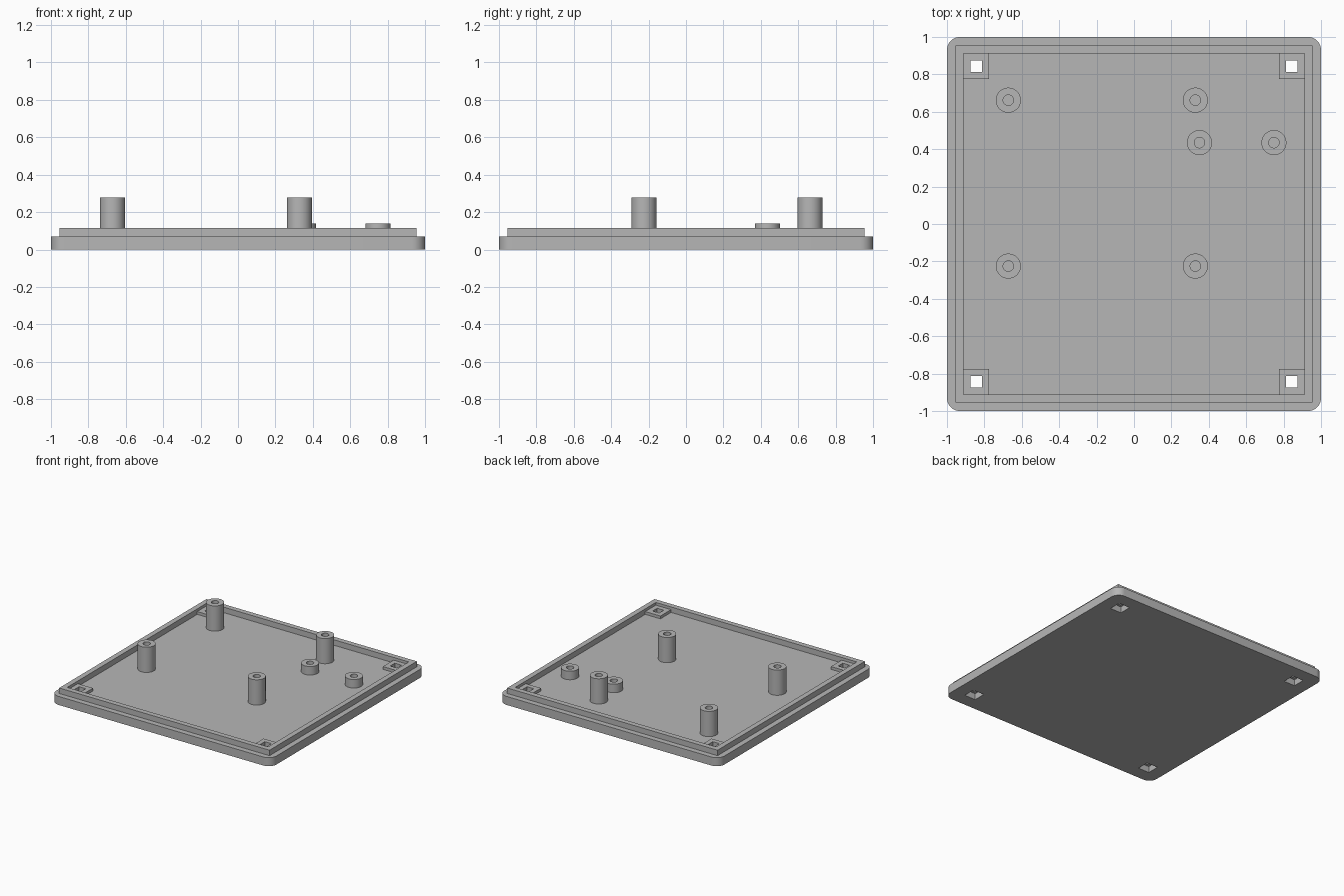
import bpy, bmesh
from math import pi, cos, sin

if "Cube" in bpy.data.objects:
    bpy.data.objects.remove(bpy.data.objects["Cube"])

grey = bpy.data.materials.new("plain grey")
grey.use_nodes = True
COLOUR = (0.47, 0.47, 0.47, 1)
grey.diffuse_color = COLOUR
grey.node_tree.nodes["Principled BSDF"].inputs["Base Color"].default_value = COLOUR

FLOOR, LIP_TOP, PAD_TOP = 0.07, 0.115, 0.093
SCREW = 0.843


def finish(name, bm, location=(0, 0, 0)):
    bmesh.ops.recalc_face_normals(bm, faces=bm.faces)
    mesh = bpy.data.meshes.new(name)
    bm.to_mesh(mesh)
    bm.free()
    obj = bpy.data.objects.new(name, mesh)
    obj.location = location
    bpy.context.collection.objects.link(obj)
    mesh.materials.append(grey)
    return obj


def smooth(obj):
    bpy.ops.object.select_all(action="DESELECT")
    obj.select_set(True)
    bpy.context.view_layer.objects.active = obj
    bpy.ops.object.shade_smooth_by_angle(angle=pi / 6)


def tube(name, x, y, outer, inner, z0, z1, sides):
    """Hollow prism; four sides give a square frame of the given half widths."""
    bm = bmesh.new()
    grow = 2 ** 0.5 if sides == 4 else 1
    rings = []
    for r, z in ((outer, z0), (outer, z1), (inner, z1), (inner, z0)):
        angles = [2 * pi * (i + 0.5) / sides for i in range(sides)]
        rings.append([bm.verts.new((r * grow * cos(a), r * grow * sin(a), z)) for a in angles])
    for k in range(4):
        a, b = rings[k], rings[(k + 1) % 4]
        for i in range(sides):
            j = (i + 1) % sides
            bm.faces.new((a[i], a[j], b[j], b[i]))
    return finish(name, bm, (x, y, 0))


def box_set(name, half, z0, z1):
    """Four square cutters at the screw positions."""
    bm = bmesh.new()
    for sx in (-1, 1):
        for sy in (-1, 1):
            verts = bmesh.ops.create_cube(bm, size=1)["verts"]
            bmesh.ops.scale(bm, vec=(2 * half, 2 * half, z1 - z0), verts=verts)
            bmesh.ops.translate(bm, vec=(sx * SCREW, sy * SCREW, (z0 + z1) / 2), verts=verts)
    return finish(name, bm)


# Base plate with rounded vertical corners
bm = bmesh.new()
bmesh.ops.create_cube(bm, size=2)
bmesh.ops.scale(bm, vec=(1, 1, FLOOR / 2), verts=bm.verts)
bmesh.ops.translate(bm, vec=(0, 0, FLOOR / 2), verts=bm.verts)
uprights = [e for e in bm.edges if abs(e.verts[0].co.z - e.verts[1].co.z) > 0.01]
bmesh.ops.bevel(bm, geom=uprights, offset=0.07, segments=8, profile=0.5, affect="EDGES")
plate = finish("base_plate", bm)

# Screw holes with wider recesses underneath
for cutter in (box_set("hole_cutter", 0.03, -0.02, 0.2),
               box_set("recess_cutter", 0.05, -0.02, 0.05)):
    cutter.hide_render = True
    mod = plate.modifiers.new("cut", "BOOLEAN")
    mod.operation, mod.solver, mod.object = "DIFFERENCE", "EXACT", cutter
    bpy.context.view_layer.objects.active = plate
    bpy.ops.object.modifier_apply(modifier=mod.name)
    bpy.data.objects.remove(cutter)
smooth(plate)

# Raised lip and corner pads
tube("rim_lip", 0, 0, 0.955, 0.912, FLOOR, LIP_TOP, 4)
for side, sx in (("left", 1), ("right", -1)):
    for end, sy in (("front", -1), ("back", 1)):
        tube(f"{end}_{side}_screw_pad", sx * SCREW, sy * SCREW, 0.069, 0.03, FLOOR, PAD_TOP, 4)

# Tall standoffs in a rectangle, and two short ones
for side, x in (("left", 0.328), ("right", -0.672)):
    for end, y in (("front", -0.225), ("back", 0.662)):
        smooth(tube(f"{end}_{side}_standoff", x, y, 0.067, 0.028, FLOOR, 0.277, 32))
for side, x in (("left", 0.748), ("right", 0.35)):
    smooth(tube(f"short_{side}_standoff", x, 0.435, 0.067, 0.028, FLOOR, 0.14, 32))
